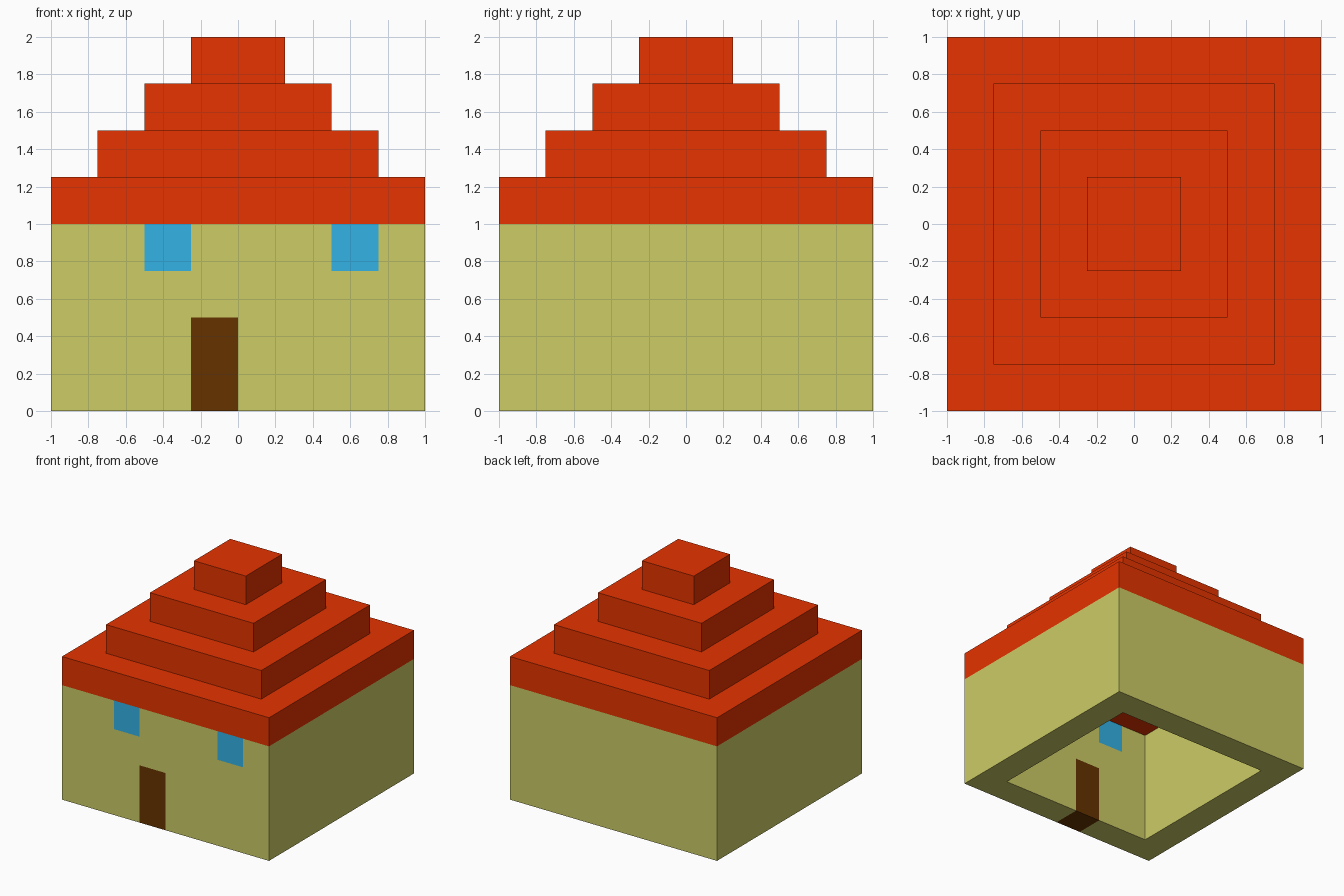
import bpy, bmesh
from mathutils import Vector

if "Cube" in bpy.data.objects:
    bpy.data.objects.remove(bpy.data.objects["Cube"])

S = 0.25  # size of one block


def material(name, rgb):
    m = bpy.data.materials.new(name)
    m.diffuse_color = (*rgb, 1)
    m.use_nodes = True
    m.node_tree.nodes["Principled BSDF"].inputs["Base Color"].default_value = m.diffuse_color
    return m


def block(x0, x1, y0, y1, z0, z1):
    """Set of grid cells filling a box, in block units."""
    return {(x, y, z) for x in range(x0, x1) for y in range(y0, y1) for z in range(z0, z1)}


# Door and windows are blocks set into the front wall
door = block(-1, 0, -4, -3, 0, 2)
left_window = block(-2, -1, -4, -3, 3, 4)
right_window = block(2, 3, -4, -3, 3, 4)

# Hollow walls, open at the bottom
walls = block(-4, 4, -4, 4, 0, 4) - block(-3, 3, -3, 3, 0, 4)
walls -= door | left_window | right_window

# Stepped roof of four shrinking slabs
roof = set()
for i in range(4):
    r = 4 - i
    roof |= block(-r, r, -r, r, 4 + i, 5 + i)

red = material("roof_red", (0.787, 0.033, 0.0))
olive = material("wall_olive", (0.604, 0.604, 0.133))
blue = material("window_blue", (0.033, 0.448, 0.787))
brown = material("door_brown", (0.133, 0.033, 0.0))

parts = [("walls", walls, olive), ("roof", roof, red), ("door", door, brown),
         ("left_window", left_window, blue), ("right_window", right_window, blue)]
filled = set().union(*(cells for _, cells, _ in parts))


def build(name, cells, mat):
    """Make a part from the block sides that touch no other block."""
    bm = bmesh.new()
    for cell in cells:
        centre = Vector(cell) + Vector((0.5, 0.5, 0.5))
        for axis in range(3):
            for sign in (-1, 1):
                n = Vector((0, 0, 0))
                n[axis] = sign
                if tuple(int(c + d) for c, d in zip(cell, n)) in filled:
                    continue
                u = Vector((0, 0, 0))
                u[(axis + 1) % 3] = 0.5
                v = n.cross(u)
                mid = centre + n * 0.5
                bm.faces.new([bm.verts.new((mid + a * u + b * v) * S)
                              for a, b in ((-1, -1), (1, -1), (1, 1), (-1, 1))])
    bmesh.ops.remove_doubles(bm, verts=bm.verts, dist=0.001)
    mesh = bpy.data.meshes.new(name)
    bm.to_mesh(mesh)
    bm.free()
    mesh.materials.append(mat)
    bpy.context.collection.objects.link(bpy.data.objects.new(name, mesh))


for part in parts:
    build(*part)
